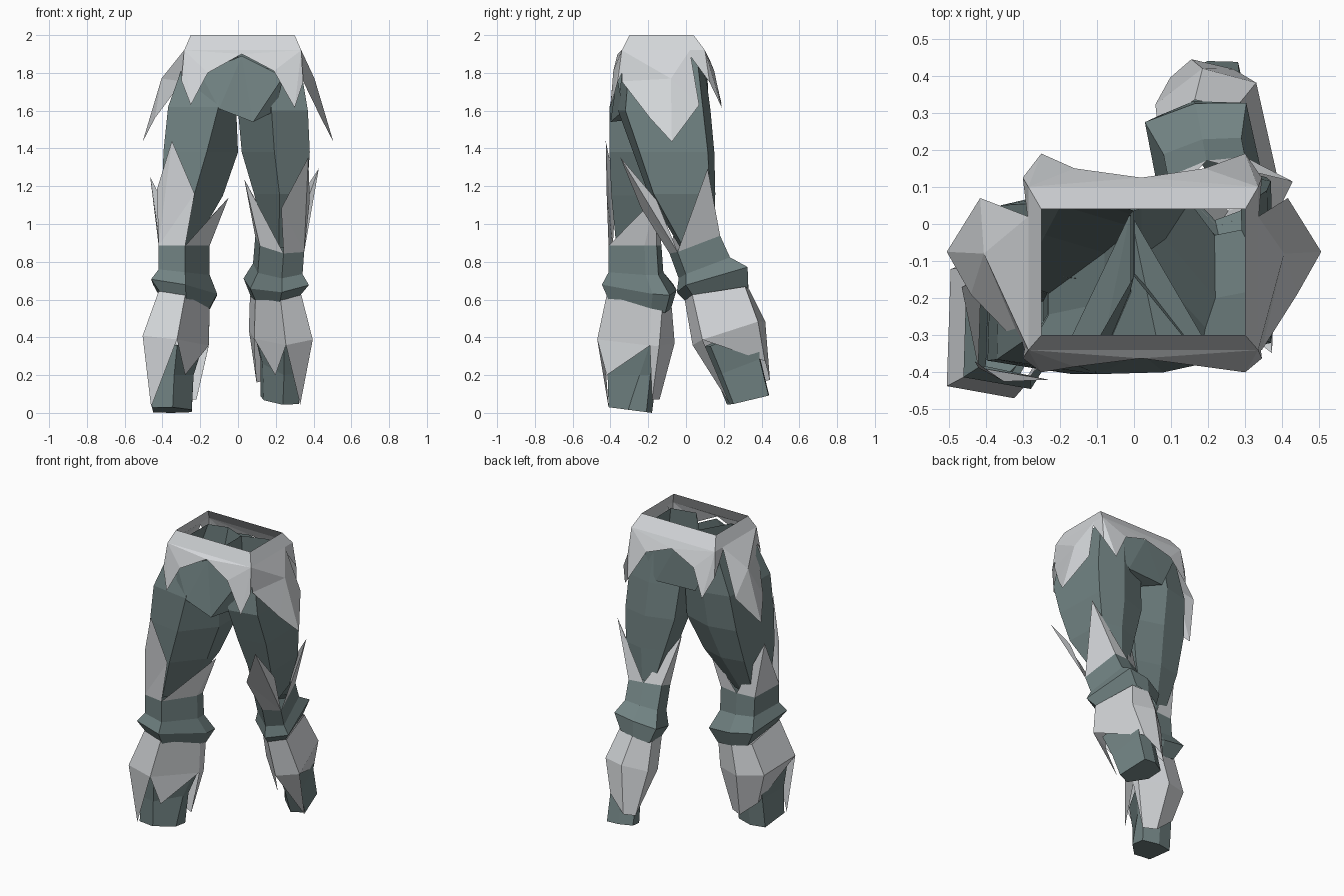
import bpy, bmesh, math
from mathutils import Matrix, Vector

if "Cube" in bpy.data.objects:
    bpy.data.objects.remove(bpy.data.objects["Cube"])


def material(name, rgb):
    m = bpy.data.materials.new(name)
    m.diffuse_color = (*rgb, 1)
    m.use_nodes = True
    m.node_tree.nodes["Principled BSDF"].inputs["Base Color"].default_value = m.diffuse_color
    return m


steel = material("steel grey", (0.66, 0.68, 0.70))
cloth = material("teal cloth", (0.165, 0.225, 0.225))


def build(name, points, faces, mat, matrix=Matrix()):
    """Flat faced shell whose faces all look outward."""
    bm = bmesh.new()
    vs = [bm.verts.new(matrix @ Vector(p)) for p in points]
    for f in faces:
        bm.faces.new([vs[i] for i in f])
    mid = sum((v.co for v in vs), Vector()) / len(vs)
    bm.normal_update()
    for f in bm.faces:
        d = f.calc_center_median() - mid
        d.z *= 0.3
        if f.normal.dot(d) < 0:
            f.normal_flip()
    me = bpy.data.meshes.new(name)
    bm.to_mesh(me)
    bm.free()
    me.materials.append(mat)
    ob = bpy.data.objects.new(name, me)
    bpy.context.collection.objects.link(ob)
    return ob


def ring(z, x0, x1, y0, y1, tx=0, ty=0, c=.45, b=.92, m=.52):
    """Six-sided leg section: outer front, front ridge, inner front, inner back, back, outer back."""
    hexagon = [(0, .08), (m, 0), (1, c), (1, max(b - .05, c + .1)), (.5, 1), (.03, b)]
    return [(x0 + u * (x1 - x0), y0 + v * (y1 - y0), z + tx * (u - .5) + ty * (v - .5))
            for u, v in hexagon]


def loft(rings, n=6, cap=False):
    pts = [p for r in rings for p in r]
    faces = [(k * n + i, k * n + (i + 1) % n, (k + 1) * n + (i + 1) % n, (k + 1) * n + i)
             for k in range(len(rings) - 1) for i in range(n)]
    if cap:
        faces.append(tuple(range(len(pts) - n, len(pts))))
    return pts, faces


# waistband
def rect(z, x0, x1, y0, y1):
    return [(x0, y0, z), (x1, y0, z), (x1, y1, z), (x0, y1, z)]


build("waistband", *loft([rect(2, -.25, .30, -.30, .04), rect(1.92, -.285, .335, -.34, .10)], 4), steel)

# pointed skirt plates, front and back, wrapping round the corners
for name, y0, y1, y2, zm, yw in (("front_skirt", -.34, -.385, -.40, 1.90, -.28),
                                 ("back_skirt", .10, .15, .19, 1.87, .0)):
    ym = y0 + (y1 - y0) * .5
    pts = [(-.285, y0, 1.92), (.335, y0, 1.92), (.02, ym, zm),
           (-.16, y1, 1.80), (-.25, y2, 1.63), (-.30, ym, 1.76),
           (.19, y1, 1.81), (.30, y2, 1.615), (.345, ym, 1.75),
           (-.285, yw, 1.92), (.335, yw, 1.92)]
    build(name, pts, [(0, 1, 2), (0, 2, 3), (0, 3, 4), (0, 4, 5), (0, 5, 9),
                      (1, 2, 6), (1, 6, 7), (1, 7, 8), (1, 8, 10)], steel)

# side hip plates
for name, s in (("left_hip_plate", -1), ("right_hip_plate", 1)):
    xs = lambda x: s * x + .025
    pts = [(xs(.31), -.34, 1.92), (xs(.31), .02, 1.92), (s * .415, .07, 1.63),
           (s * .505, -.075, 1.435), (s * .44, -.19, 1.56), (xs(.32), -.34, 1.755),
           (s * .405, -.08, 1.77)]
    build(name, pts, [(0, 1, 6), (1, 2, 6), (2, 3, 6), (3, 4, 6), (4, 5, 6), (5, 0, 6)], steel)

# pelvis cloth joining the legs
pts = [(.02, -.35, 1.89), (-.2, -.36, 1.80), (-.1, -.405, 1.61), (.08, -.40, 1.54), (.24, -.365, 1.78),
       (-.01, .03, 1.59), (0, .11, 1.88), (-.14, .10, 1.62), (.14, .12, 1.62), (-.25, .09, 1.85),
       (.28, .09, 1.85), (-.2, -.37, 1.64), (.2, -.33, 1.60)]
build("pelvis", pts, [(0, 1, 2), (0, 2, 3), (0, 3, 4), (2, 5, 3), (2, 11, 5), (3, 5, 12), (1, 11, 2),
                      (3, 12, 4), (5, 7, 8), (6, 7, 8), (6, 9, 7), (6, 8, 10)], cloth)

# thighs
build("left_thigh", *loft([
    ring(1.90, -.27, .0, -.33, .09, m=.6),
    ring(1.62, -.37, -.01, -.405, .09, m=.74),
    ring(1.38, -.395, .0, -.405, .05, m=.58),
    ring(1.15, -.40, -.08, -.395, -.03, c=.5),
    ring(.89, -.38, -.23, -.37, -.16, c=.6)]), cloth)
build("right_thigh", *loft([
    ring(1.90, .32, .0, -.33, .09),
    ring(1.60, .37, .0, -.36, .13),
    ring(1.38, .38, .02, -.28, .15),
    ring(1.16, .365, .085, -.20, .155),
    ring(.91, .29, .15, -.03, .15, 0, .07, c=.5)]), cloth)

# lower legs: the right one is the left mirrored, swung back, slimmer and turned a little
right = (Matrix.Translation((.213, .06, .90)) @ Matrix.Rotation(math.radians(11), 4, 'Z')
         @ Matrix.Rotation(math.radians(20.5), 4, 'X') @ Matrix.Diagonal((-.82, 1, 1, 1))
         @ Matrix.Translation((.28, .25, -.885)))

for side, mtx, dx, dy, c in (("left", Matrix(), 0, 0, .68), ("right", right, .085, .07, .42)):
    # spiked guard above the knee
    base = ring(.885, -.42, -.15, -.41, -.13, c=c, b=.96)
    tips = [(-.35 - dx * .3, -.425 - dy, 1.44 + dy * .3), (-.23, -.42 - dy * .6, 1.16),
            (-.43, -.37 - dy * .4, 1.18), (-.465 - dx, -.17 + dy, 1.25), (-.05, -.16, 1.14 + dy)]
    build(side + "_thigh_guard", base + tips,
          [(0, 1, 7), (0, 7, 6), (0, 6, 8), (5, 0, 9), (4, 5, 9), (1, 2, 10), (2, 3, 10), (3, 4, 10)],
          steel, mtx)
    # padded knee
    build(side + "_knee", *loft([
        base,
        ring(.745, -.42, -.15, -.41, -.12, -.03, c=c, b=.96),
        ring(.665, -.46, -.11, -.445, -.05, -.06, -.03, c=c, b=.96),
        ring(.575, -.40, -.16, -.41, -.08, -.05, -.05, c=c, b=.96)]), cloth, mtx)
    # shin armour with notched lower edge
    pts, faces = loft([ring(.59, -.42, -.15, -.42, -.075, -.05, -.07, c=c, b=.9),
                       ring(.38, -.505, -.155, -.47, -.06, -.04, -.02, c=c, b=.85)])
    pts += [(-.46, -.41, .03), (-.22, -.18, .07), (-.30, -.14, .07), (-.43, -.15, .18), (-.28, -.42, .20)]
    faces += [(6, 7, 12), (11, 6, 15), (7, 8, 16), (8, 9, 13), (9, 10, 14, 13), (10, 11, 15, 14)]
    build(side + "_shin", pts, faces, steel, mtx)
    # foot
    build(side + "_foot", *loft([
        ring(.36, -.47, -.185, -.43, -.10, c=.72),
        ring(.20, -.45, -.235, -.415, -.155, c=.65),
        ring(.015, -.455, -.245, -.41, -.18, 0, -.03)], cap=True), cloth, mtx)
